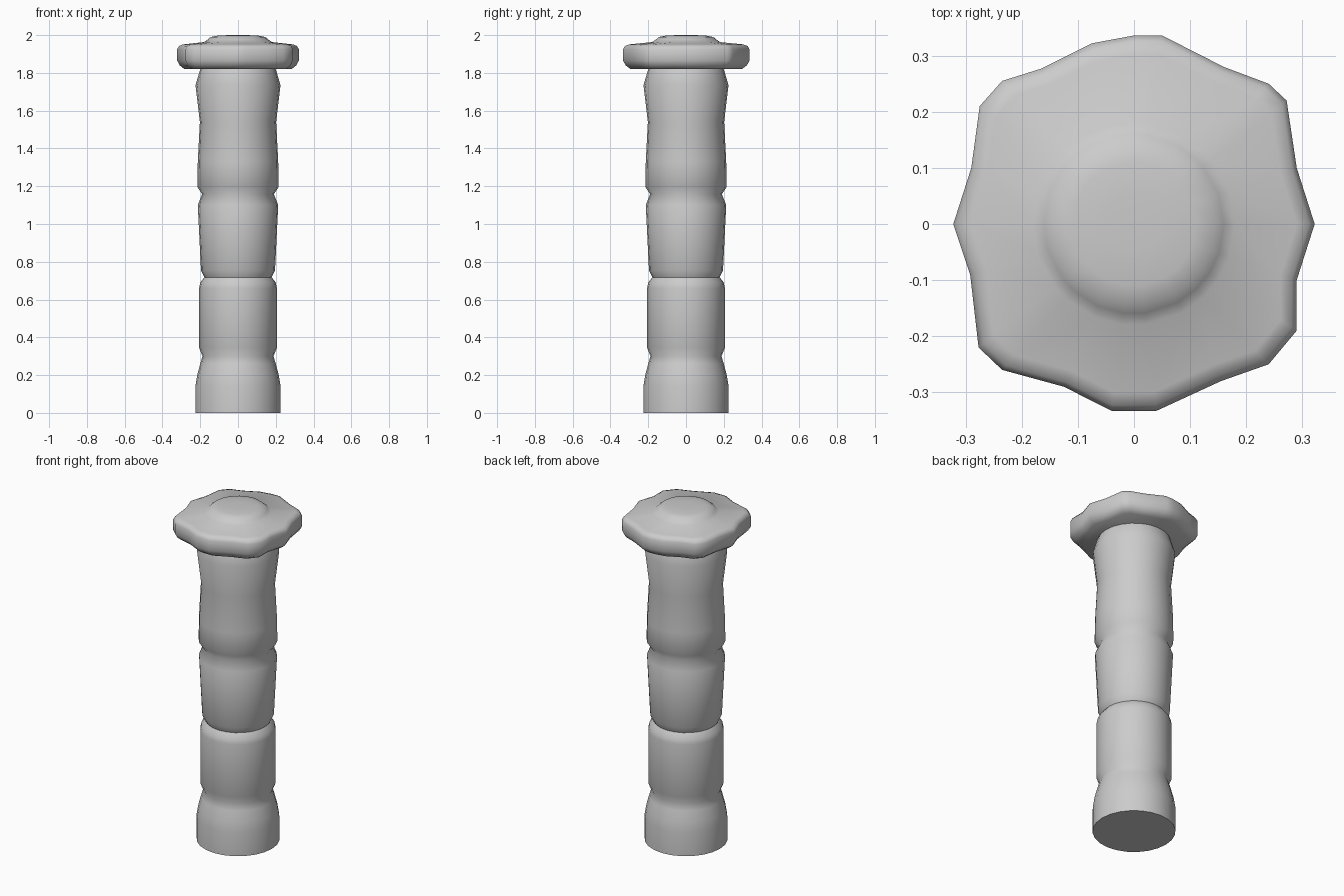
import bpy, bmesh, math

if "Cube" in bpy.data.objects:
    bpy.data.objects.remove(bpy.data.objects["Cube"])


def loft(name, rings, angle):
    """Skin a stack of equal-length point rings and cap both ends."""
    bm = bmesh.new()
    rows = [[bm.verts.new(p) for p in ring] for ring in rings]
    n = len(rows[0])
    for low, high in zip(rows, rows[1:]):
        for i in range(n):
            j = (i + 1) % n
            bm.faces.new((low[i], low[j], high[j], high[i]))
    bm.faces.new(rows[0][::-1])
    bm.faces.new(rows[-1])
    bmesh.ops.recalc_face_normals(bm, faces=bm.faces)
    mesh = bpy.data.meshes.new(name)
    bm.to_mesh(mesh)
    bm.free()
    obj = bpy.data.objects.new(name, mesh)
    bpy.context.collection.objects.link(obj)
    bpy.ops.object.select_all(action='DESELECT')
    bpy.context.view_layer.objects.active = obj
    obj.select_set(True)
    bpy.ops.object.shade_smooth_by_angle(angle=math.radians(angle))


def circle(r, z, n):
    return [(r * math.cos(2 * math.pi * i / n), r * math.sin(2 * math.pi * i / n), z)
            for i in range(n)]


# Grip: turned shaft with three grooves
grip = [(0.226, 0), (0.226, 0.14), (0.216, 0.2), (0.2, 0.26), (0.188, 0.3),
        (0.206, 0.345), (0.206, 0.66), (0.2, 0.69), (0.178, 0.718), (0.196, 0.755),
        (0.213, 1.1), (0.19, 1.158), (0.215, 1.195), (0.213, 1.33), (0.202, 1.54),
        (0.225, 1.735), (0.203, 1.81), (0.19, 1.84)]
loft("grip", [circle(r, z, 24) for r, z in grip], 60)

# Pommel: wavy plate outline, counter-clockwise from +x
outline = [(0.322, 0), (0.29, 0.1), (0.272, 0.22), (0.24, 0.25), (0.16, 0.28),
           (0.05, 0.336), (0, 0.336), (-0.075, 0.322), (-0.165, 0.277),
           (-0.235, 0.255), (-0.275, 0.21), (-0.29, 0.1), (-0.322, 0),
           (-0.292, -0.09), (-0.277, -0.22), (-0.235, -0.26), (-0.125, -0.29),
           (-0.04, -0.333), (0.04, -0.333), (0.155, -0.28), (0.24, -0.25),
           (0.29, -0.19), (0.29, -0.1)]
plate = [(0.88, 1.82), (0.96, 1.84), (1, 1.865), (1, 1.925), (0.97, 1.943), (0.9, 1.951)]
rings = [[(x * s, y * s, z) for x, y in outline] for s, z in plate]
# the plate blends into a round button on top
for r, z in [(0.18, 1.963), (0.16, 1.977), (0.145, 1.99), (0.11, 1.997), (0.05, 2.0)]:
    rings.append([(r * x / math.hypot(x, y), r * y / math.hypot(x, y), z)
                  for x, y in outline])
loft("pommel", rings, 60)
